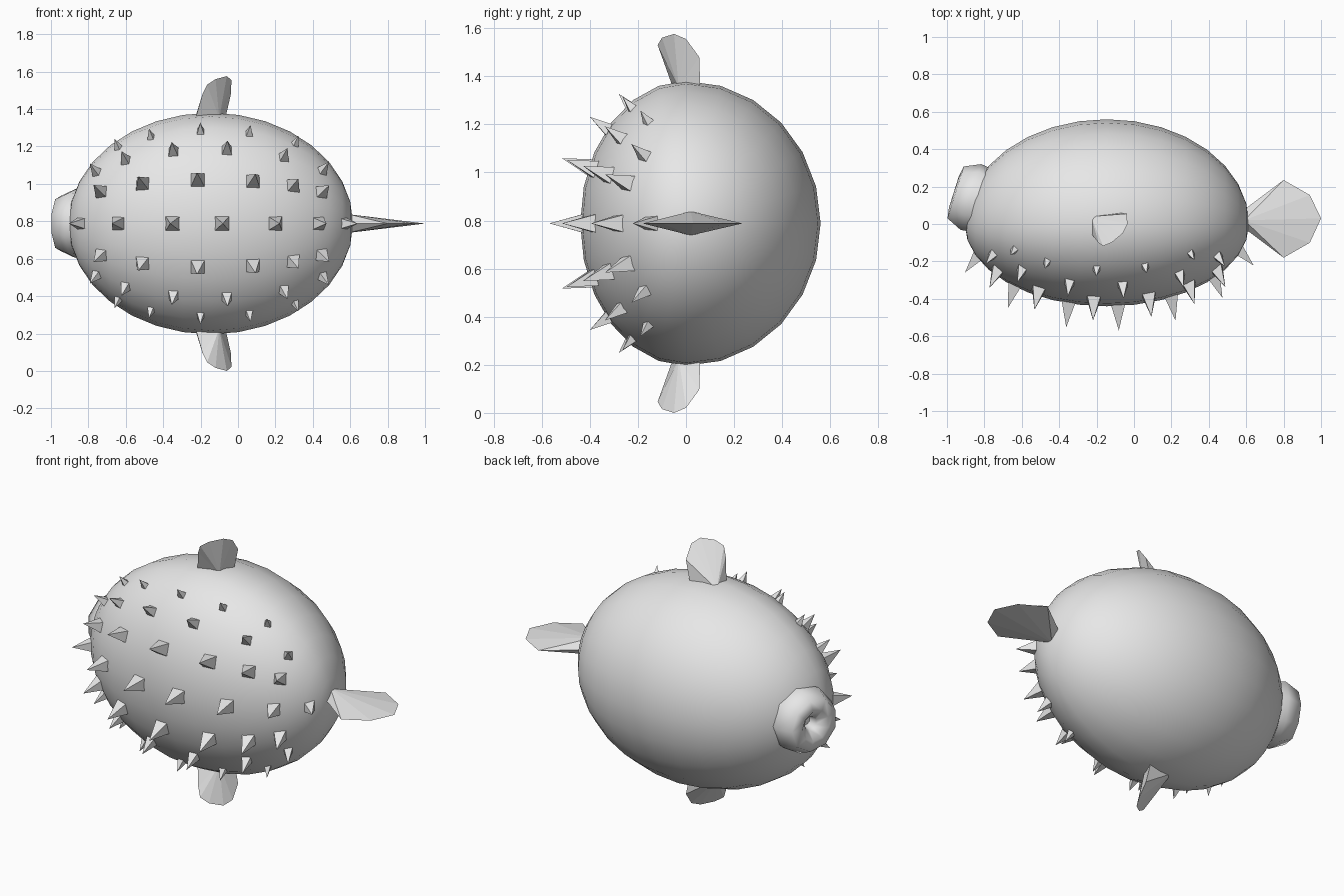
import bpy, bmesh, math
from mathutils import Vector, Matrix

if "Cube" in bpy.data.objects:
    bpy.data.objects.remove(bpy.data.objects["Cube"])

CENTER = Vector((-0.145, 0, 0.788))
HALF_X, BELLY, BACK, HALF_Z = 0.76, 0.44, 0.56, 0.592

grey = bpy.data.materials.new("light_grey")
grey.use_nodes = True
grey.diffuse_color = (0.8, 0.8, 0.8, 1)
grey.node_tree.nodes["Principled BSDF"].inputs["Base Color"].default_value = grey.diffuse_color


def finish(name, bm, smooth=False):
    """Turn a bmesh into a named grey object."""
    bmesh.ops.recalc_face_normals(bm, faces=bm.faces)
    for f in bm.faces:
        f.smooth = smooth
    mesh = bpy.data.meshes.new(name)
    bm.to_mesh(mesh)
    bm.free()
    mesh.materials.append(grey)
    obj = bpy.data.objects.new(name, mesh)
    bpy.context.collection.objects.link(obj)
    return obj


def fin(name, rim, apexes, flip=False):
    """Thin blade: a rim outline fanned to a thick root on both sides."""
    bm = bmesh.new()

    def vert(p):
        z = 2 * CENTER.z - p[2] if flip else p[2]
        return bm.verts.new((p[0], p[1], z))

    edge = [vert(p) for p in rim]
    for apex in apexes:
        tip = vert(apex)
        for a, b in zip(edge, edge[1:] + edge[:1]):
            bm.faces.new((a, b, tip))
    return finish(name, bm)


# Body: egg, flatter on the belly (-y) than on the back
bm = bmesh.new()
bmesh.ops.create_uvsphere(bm, u_segments=24, v_segments=16, radius=1,
                          matrix=Matrix.Rotation(math.pi / 2, 4, 'Y'))
for v in bm.verts:
    depth = BACK if v.co.y > 0 else BELLY
    v.co = CENTER + Vector((v.co.x * HALF_X, v.co.y * depth, v.co.z * HALF_Z))
finish("body", bm, smooth=True)

# Mouth: puckered ring, lathed around a tilted axis
profile = [(0.18, -0.05), (0.19, 0.03), (0.15, 0.115), (0.09, 0.125),
           (0.04, 0.08), (0.025, 0.02)]
axis = Vector((-0.95, 0.3, 0)).normalized()
side = Vector((0.3, 0.95, 0)).normalized()
origin = Vector((-0.845, 0.13, CENTER.z))
SIDES = 9
bm = bmesh.new()
rings = []
for r, h in profile:
    ring = []
    for i in range(SIDES):
        a = math.tau * i / SIDES
        out = side * math.cos(a) + Vector((0, 0, math.sin(a)))
        ring.append(bm.verts.new(origin + axis * h + out * r))
    rings.append(ring)
for lower, upper in zip(rings, rings[1:]):
    for i in range(SIDES):
        j = (i + 1) % SIDES
        bm.faces.new((lower[i], lower[j], upper[j], upper[i]))
bm.faces.new(rings[-1])
finish("mouth", bm, smooth=True)

# Tail fin
MID = CENTER.z
tail_outline = [(0.57, 0.06), (0.62, 0.1), (0.8, 0.235), (0.94, 0.155), (1, 0.03),
                (0.94, -0.1), (0.8, -0.18), (0.62, -0.045), (0.57, -0.02)]
fin("tail_fin", [(x, y, MID) for x, y in tail_outline],
    [(0.59, 0.02, MID + 0.05), (0.59, 0.02, MID - 0.05)])

# Upper and lower side fins, mirrored across the middle
side_rim = [(-0.23, -0.05, 1.34), (-0.19, -0.1, 1.48), (-0.165, -0.118, 1.53),
            (-0.12, -0.1, 1.56), (-0.06, -0.05, 1.576), (-0.035, 0, 1.555),
            (-0.038, 0.055, 1.48), (-0.07, 0.06, 1.34)]
side_roots = [(-0.23, 0.04, 1.35), (-0.1, -0.03, 1.35)]
fin("upper_fin", side_rim, side_roots)
fin("lower_fin", side_rim, side_roots, flip=True)

# Belly spikes: rows of (height, width, length, x positions)
rows = [
    (0, 0.088, 0.14, (-0.84, -0.64, -0.35, -0.085, 0.2, 0.43, 0.57)),
    (0.235, 0.085, 0.13, (-0.73, -0.51, -0.215, 0.08, 0.295, 0.445)),
    (0.395, 0.065, 0.1, (-0.755, -0.6, -0.345, -0.06, 0.245, 0.45)),
    (0.495, 0.05, 0.07, (-0.64, -0.465, -0.2, 0.06, 0.305)),
]
bm = bmesh.new()
for height, width, length, xs in rows:
    for x in xs:
        d = (x - CENTER.x) / HALF_X
        taper = (1 - d * d) ** 0.35
        size = 0.6 + 0.4 * taper
        for sign in ((1, -1) if height else (1,)):
            dz = sign * height * taper
            y = -BELLY * math.sqrt(max(0.02, 1 - d * d - (dz / HALF_Z) ** 2))
            base = Vector((x, y, CENTER.z + dz))
            normal = Vector((0.6 * d / HALF_X, y / BELLY ** 2, dz / HALF_Z ** 2)).normalized()
            sunk = 0.02
            place = (Matrix.Translation(base + normal * (length * size / 2 - sunk))
                     @ normal.to_track_quat('Z', 'Y').to_matrix().to_4x4()
                     @ Matrix.Rotation(math.pi / 4, 4, 'Z'))
            bmesh.ops.create_cone(bm, segments=4, cap_ends=True, radius1=width * size * 0.707,
                                  radius2=0, depth=length * size + sunk, matrix=place)
bmesh.ops.remove_doubles(bm, verts=bm.verts, dist=0.0001)
finish("belly_spikes", bm)
